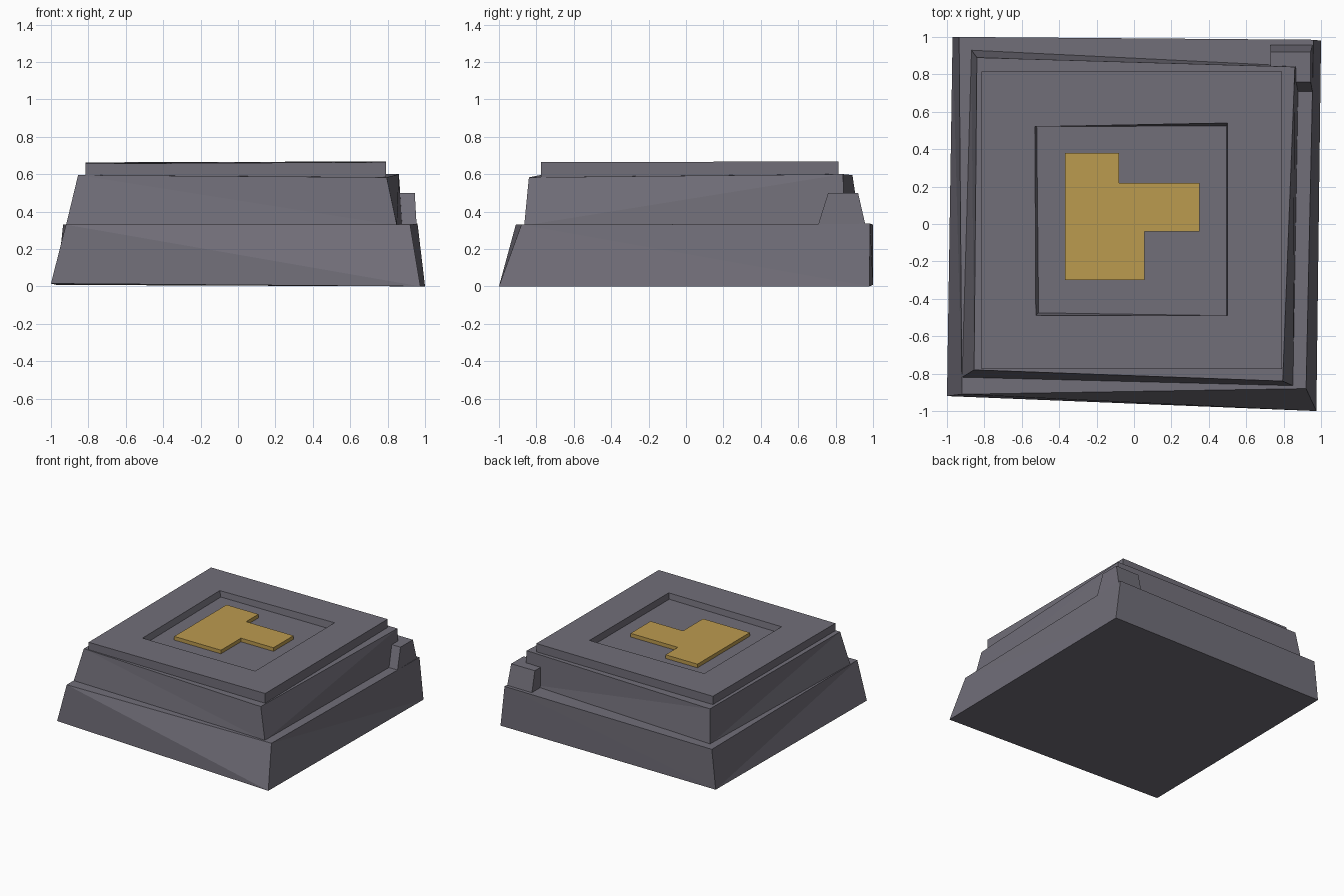
import bpy
import bmesh

if "Cube" in bpy.data.objects:
    bpy.data.objects.remove(bpy.data.objects["Cube"])


def material(name, rgb):
    m = bpy.data.materials.new(name)
    m.diffuse_color = (*rgb, 1.0)
    m.use_nodes = True
    m.node_tree.nodes["Principled BSDF"].inputs["Base Color"].default_value = m.diffuse_color
    return m


STONE = material("grey stone", (0.165, 0.157, 0.190))
GOLD = material("gold", (0.50, 0.325, 0.078))


def finish(bm, name, mat):
    bmesh.ops.recalc_face_normals(bm, faces=bm.faces[:])
    mesh = bpy.data.meshes.new(name)
    bm.to_mesh(mesh)
    bm.free()
    mesh.materials.append(mat)
    obj = bpy.data.objects.new(name, mesh)
    bpy.context.collection.objects.link(obj)
    return obj


def stack(name, rings, mat, diagonals=None):
    """Join rings of corners (front left, then counter-clockwise) and cap both ends.
    A diagonal of 1 runs top-to-next-bottom, 0 runs bottom-to-next-top."""
    bm = bmesh.new()
    loops = [[bm.verts.new(p) for p in ring] for ring in rings]
    n = len(rings[0])
    for low, high in zip(loops, loops[1:]):
        for i in range(n):
            j = (i + 1) % n
            a, b, c, d = low[i], low[j], high[j], high[i]
            if diagonals is None:
                bm.faces.new((a, b, c, d))
            elif diagonals[i]:
                bm.faces.new((a, b, d))
                bm.faces.new((b, c, d))
            else:
                bm.faces.new((a, b, c))
                bm.faces.new((a, c, d))
    bm.faces.new(loops[0][::-1])
    bm.faces.new(loops[-1])
    return finish(bm, name, mat)


def rect(x0, x1, y0, y1, z):
    return [(x0, y0, z), (x1, y0, z), (x1, y1, z), (x0, y1, z)]


# Crooked lower block
stack("base_block", [
    [(-1.0, -0.92, 0.015), (0.975, -1.0, 0.0), (1.0, 0.98, 0.0), (-0.97, 1.0, 0.008)],
    [(-0.92, -0.91, 0.33), (0.92, -0.88, 0.33), (0.96, 0.985, 0.335), (-0.935, 1.0, 0.33)],
], STONE, (1, 1, 1, 0))

# Twisted middle block
stack("middle_block", [
    [(-0.92, -0.82, 0.325), (0.85, -0.865, 0.325), (0.88, 0.845, 0.325), (-0.87, 0.93, 0.325)],
    [(-0.855, -0.78, 0.595), (0.795, -0.84, 0.583), (0.86, 0.84, 0.60), (-0.84, 0.89, 0.595)],
], STONE, (1, 0, 0, 0))

# Top slab with a sunken panel
stack("top_slab", [
    rect(-0.815, 0.79, -0.775, 0.815, 0.575),
    [(-0.815, -0.775, 0.656), (0.79, -0.775, 0.664), (0.79, 0.815, 0.668), (-0.815, 0.815, 0.663)],
    [(-0.525, -0.49, 0.659), (0.50, -0.49, 0.663), (0.50, 0.54, 0.666), (-0.53, 0.52, 0.662)],
    [(-0.51, -0.475, 0.612), (0.495, -0.49, 0.612), (0.495, 0.525, 0.612), (-0.52, 0.52, 0.612)],
], STONE)

# Small block on the back right corner
stack("corner_block", [
    rect(0.73, 0.955, 0.705, 0.96, 0.325),
    rect(0.73, 0.945, 0.76, 0.92, 0.50),
], STONE)

# Raised gold inlay
outline = [(-0.37, -0.30), (0.055, -0.30), (0.055, -0.04), (0.35, -0.04),
           (0.35, 0.22), (-0.08, 0.22), (-0.08, 0.38), (-0.37, 0.38)]
stack("gold_inlay", [[(x, y, z) for x, y in outline] for z in (0.605, 0.642)], GOLD)
